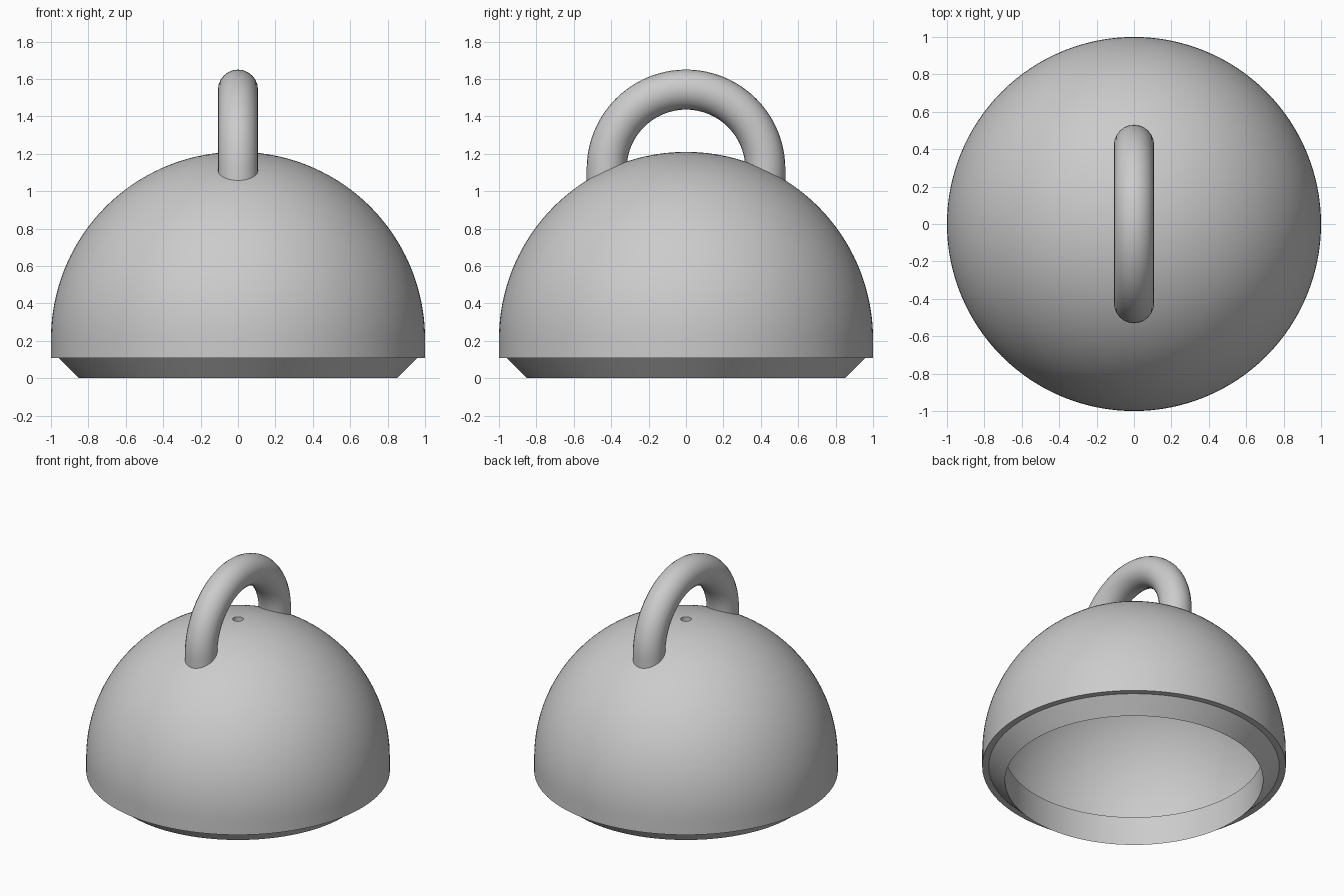
import bpy, bmesh, math

if "Cube" in bpy.data.objects:
    bpy.data.objects.remove(bpy.data.objects["Cube"])

grey = bpy.data.materials.new("plain grey")
grey.diffuse_color = (0.6, 0.6, 0.6, 1)
grey.use_nodes = True
grey.node_tree.nodes["Principled BSDF"].inputs["Base Color"].default_value = grey.diffuse_color

R_OUT, R_IN, R_HOLE = 1.0, 0.957, 0.035  # outer wall, inner wall, vent hole
R_MOUTH = 0.85                           # opening in the base ring
SPRING = 0.21                            # height where walls turn into domes
STEPS = 40


def finish(obj, angle):
    obj.data.materials.append(grey)
    bpy.ops.object.select_all(action='DESELECT')
    obj.select_set(True)
    bpy.context.view_layer.objects.active = obj
    bpy.ops.object.shade_smooth_by_angle(angle=math.radians(angle))


def dome_arc(radius):
    """Quarter arc from the wall up to the vent hole."""
    end = math.acos(R_HOLE / radius)
    return [(radius * math.cos(end * i / STEPS),
             SPRING + radius * math.sin(end * i / STEPS)) for i in range(STEPS + 1)]


# Thin shell: closed profile (base ring, bevelled lip, outer dome, vent hole,
# inner dome, ledge on top of the base ring) spun round z
profile = ([(R_MOUTH, SPRING), (R_MOUTH, 0), (R_IN, 0.107), (R_OUT, 0.107)]
           + dome_arc(R_OUT) + dome_arc(R_IN)[::-1])
bm = bmesh.new()
verts = [bm.verts.new((r, 0, z)) for r, z in profile]
edges = [bm.edges.new((verts[i - 1], verts[i])) for i in range(len(verts))]
bmesh.ops.spin(bm, geom=verts + edges, cent=(0, 0, 0), axis=(0, 0, 1),
               angle=math.tau, steps=128, use_merge=True, use_duplicate=False)
bmesh.ops.remove_doubles(bm, verts=bm.verts, dist=1e-5)
bmesh.ops.recalc_face_normals(bm, faces=bm.faces)
mesh = bpy.data.meshes.new("shell")
bm.to_mesh(mesh)
bm.free()
shell = bpy.data.objects.new("shell", mesh)
bpy.context.collection.objects.link(shell)
finish(shell, 30)

# Handle: round bar bent in a half circle, with short legs sunk into the shell
BEND, BAR, CENTRE, FOOT = 0.424, 0.107, 1.119, 1.0
path = [(0, BEND, FOOT)]
path += [(0, BEND * math.cos(math.pi * i / 48), CENTRE + BEND * math.sin(math.pi * i / 48))
         for i in range(49)]
path += [(0, -BEND, FOOT)]
curve = bpy.data.curves.new("handle", 'CURVE')
curve.dimensions = '3D'
curve.bevel_depth = BAR
curve.bevel_resolution = 10
curve.use_fill_caps = True
spline = curve.splines.new('POLY')
spline.points.add(len(path) - 1)
for point, co in zip(spline.points, path):
    point.co = (*co, 1)
handle = bpy.data.objects.new("handle", curve)
bpy.context.collection.objects.link(handle)
bpy.ops.object.select_all(action='DESELECT')
handle.select_set(True)
bpy.context.view_layer.objects.active = handle
bpy.ops.object.convert(target='MESH')
handle = bpy.context.view_layer.objects.active

# Trim the feet so they end inside the thickness of the shell
middle = (R_OUT + R_IN) / 2
for v in handle.data.vertices:
    x, y, z = v.co
    v.co.z = max(z, SPRING + math.sqrt(middle ** 2 - x * x - y * y))
finish(handle, 40)
